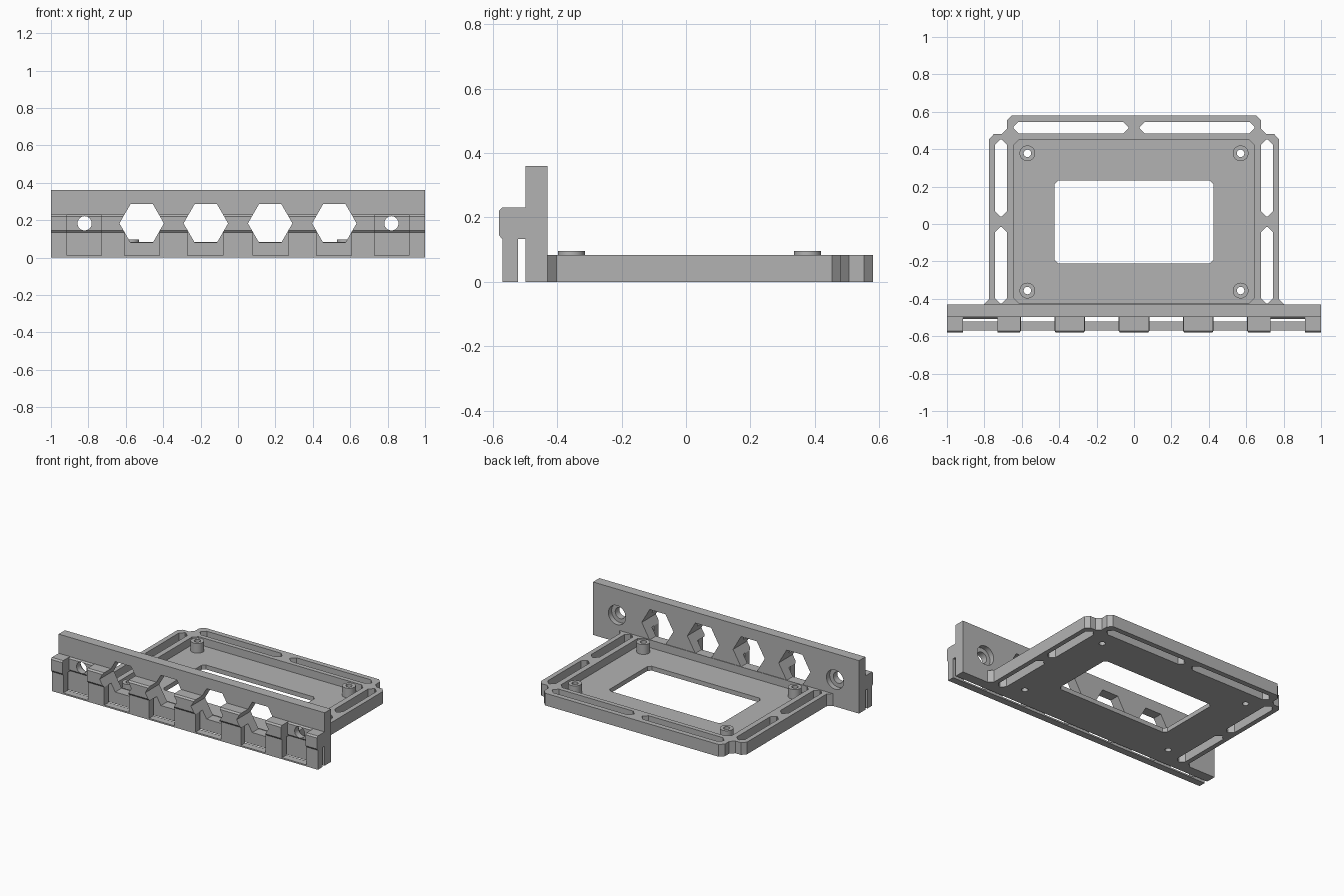
import bpy
import bmesh
from math import cos, sin, pi
from mathutils import Vector

cube = bpy.data.objects.get("Cube")
if cube:
    bpy.data.objects.remove(cube, do_unlink=True)

grey = bpy.data.materials.new("grey_plastic")
grey.use_nodes = True
colour = (0.45, 0.45, 0.45, 1)
grey.diffuse_color = colour
grey.node_tree.nodes["Principled BSDF"].inputs["Base Color"].default_value = colour

AXES = {"x": lambda a, b, t: (t, a, b),
        "y": lambda a, b, t: (a, t, b),
        "z": lambda a, b, t: (a, b, t)}


def prism(name, points, axis, lo, hi):
    """Extrude a flat profile along one axis."""
    bm = bmesh.new()
    place = AXES[axis]
    face = bm.faces.new([bm.verts.new(place(a, b, lo)) for a, b in points])
    new = bmesh.ops.extrude_face_region(bm, geom=[face])["geom"]
    shift = Vector(place(0, 0, hi - lo))
    bmesh.ops.translate(bm, vec=shift, verts=[v for v in new if isinstance(v, bmesh.types.BMVert)])
    bmesh.ops.recalc_face_normals(bm, faces=bm.faces)
    mesh = bpy.data.meshes.new(name)
    bm.to_mesh(mesh)
    bm.free()
    mesh.materials.append(grey)
    obj = bpy.data.objects.new(name, mesh)
    bpy.context.collection.objects.link(obj)
    return obj


def chamfered(x0, x1, y0, y1, c):
    return [(x0 + c, y0), (x1 - c, y0), (x1, y0 + c), (x1, y1 - c),
            (x1 - c, y1), (x0 + c, y1), (x0, y1 - c), (x0, y0 + c)]


def rect(x0, x1, y0, y1):
    return [(x0, y0), (x1, y0), (x1, y1), (x0, y1)]


def ring(cx, cy, r, n):
    return [(cx + r * cos(2 * pi * i / n), cy + r * sin(2 * pi * i / n)) for i in range(n)]


def carve(obj, cutters):
    """Subtract the cutters, bake the result and discard them."""
    for c in cutters:
        c.hide_render = True
        mod = obj.modifiers.new("cut", "BOOLEAN")
        mod.operation = "DIFFERENCE"
        mod.solver = "EXACT"
        mod.object = c
    bpy.context.view_layer.update()
    baked = bpy.data.meshes.new_from_object(
        obj.evaluated_get(bpy.context.evaluated_depsgraph_get()))
    obj.modifiers.clear()
    obj.data = baked
    for c in cutters:
        bpy.data.objects.remove(c, do_unlink=True)


def smooth(obj):
    bpy.ops.object.select_all(action="DESELECT")
    obj.select_set(True)
    bpy.context.view_layer.objects.active = obj
    bpy.ops.object.shade_smooth_by_angle(angle=0.5)


# Main dimensions
BACK, FACE, NOSE = -0.43, -0.498, -0.581
LIP_LOW, LIP_TOP, HOLE_Z = 0.133, 0.23, 0.183
FLOOR, RIM = 0.03, 0.083

# Upright wall with its projecting lip
wall = prism("upright_wall", [
    (BACK, 0), (BACK, 0.36), (FACE, 0.36), (FACE, LIP_TOP), (NOSE + 0.01, LIP_TOP),
    (NOSE, LIP_TOP - 0.01), (NOSE, LIP_LOW + 0.012), (NOSE + 0.01, LIP_LOW),
    (FACE, LIP_LOW), (FACE, 0)], "x", -1, 1)
cutters = [prism("hex_cutter", ring(x, HOLE_Z, 0.119, 6), "y", -0.7, -0.3)
           for x in (-0.515, -0.172, 0.172, 0.515)]
ledge = FACE - 0.011
for s in (-1, 1):
    x0, x1 = sorted((s * 0.915, s * 0.73))
    cutters += [
        # Recess in the lip, leaving a thin raised ledge
        prism("recess_cutter", [
            (-0.7, 0.1), (FACE - 0.001, 0.1), (FACE - 0.001, LIP_LOW + 0.001),
            (ledge, LIP_LOW + 0.012), (ledge, LIP_TOP - 0.01),
            (FACE - 0.001, LIP_TOP - 0.001), (FACE - 0.001, 0.26), (-0.7, 0.26)], "x", x0, x1),
        # Screw hole and its counterbore
        prism("screw_cutter", ring(s * 0.82, HOLE_Z, 0.038, 32), "y", -0.7, -0.3),
        prism("counterbore_cutter", ring(s * 0.82, HOLE_Z, 0.065, 32), "y", BACK - 0.035, -0.3)]
carve(wall, cutters)
smooth(wall)

# Hanging front tabs joined by a thin strip
tabs = [(-1, -0.915), (-0.73, -0.607), (-0.42, -0.27)]
tabs += [(-b, -a) for a, b in tabs] + [(-0.08, 0.08)]
for a, b in tabs:
    prism("front_tab", rect(-0.57, -0.522, 0, LIP_LOW), "x", a, b)
for (_, a), (b, _) in zip(sorted(tabs), sorted(tabs)[1:]):
    prism("front_strip", rect(-0.57, -0.522, 0, 0.01), "x", a, b)

# Tray with stepped back corners and flared roots at the wall
half = [(0.803, BACK), (0.775, -0.402), (0.775, 0.453), (0.75, 0.48), (0.707, 0.48),
        (0.68, 0.507), (0.68, 0.553), (0.653, 0.581)]
tray = prism("tray", half + [(-x, y) for x, y in reversed(half)], "z", 0, RIM)
pegs = [(x, y) for x in (-0.57, 0.57) for y in (-0.356, 0.378)]
cutters = [
    prism("pocket_cutter", chamfered(-0.643, 0.643, -0.426, 0.453, 0.03), "z", FLOOR, 0.2),
    prism("window_cutter", chamfered(-0.425, 0.425, -0.211, 0.233, 0.02), "z", -0.1, 0.2)]
for s in (-1, 1):
    a, b = sorted((s * 0.03, s * 0.645))
    cutters.append(prism("back_slot_cutter", chamfered(a, b, 0.484, 0.546, 0.028), "z", -0.1, 0.2))
    a, b = sorted((s * 0.68, s * 0.743))
    for y0, y1 in ((0.04, 0.453), (-0.426, -0.015)):
        cutters.append(prism("side_slot_cutter", chamfered(a, b, y0, y1, 0.028), "z", -0.1, 0.2))
cutters += [prism("peg_hole_cutter", ring(x, y, 0.02, 24), "z", -0.1, 0.2) for x, y in pegs]
carve(tray, cutters)
smooth(tray)

# Hollow standoffs on the tray floor
for x, y in pegs:
    peg = prism("standoff", ring(x, y, 0.042, 32), "z", FLOOR, 0.096)
    carve(peg, [prism("bore_cutter", ring(x, y, 0.02, 24), "z", -0.1, 0.2)])
    smooth(peg)
